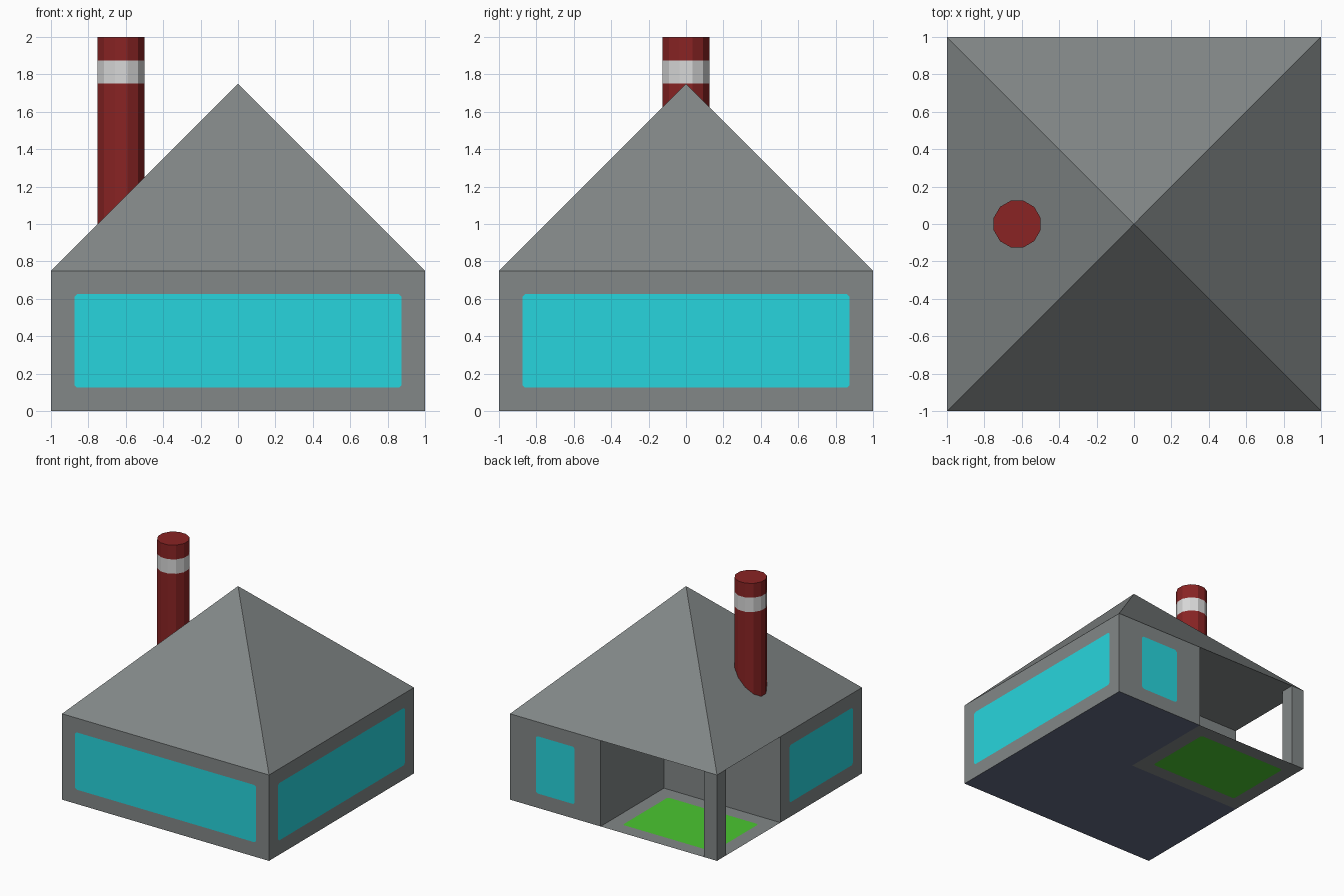
import bpy, bmesh, math
from mathutils import Vector, Matrix

if "Cube" in bpy.data.objects:
    bpy.data.objects.remove(bpy.data.objects["Cube"])

H = 0.75      # wall height
M = 0.125     # frame margin round windows and grass
P = 0.125     # inner corner of the open porch


def material(name, hexcode):
    def linear(c):
        return c / 12.92 if c <= 0.04045 else ((c + 0.055) / 1.055) ** 2.4
    m = bpy.data.materials.new(name)
    m.diffuse_color = [linear(int(hexcode[i:i + 2], 16) / 255) for i in (0, 2, 4)] + [1]
    m.use_nodes = True
    m.node_tree.nodes["Principled BSDF"].inputs["Base Color"].default_value = m.diffuse_color
    return m


GREY = material("grey", "828787")
CYAN = material("window_cyan", "27d5dd")
GREEN = material("grass_green", "4ac630")
SLATE = material("underside_slate", "646c82")
RED = material("chimney_red", "8a2424")
WHITE = material("band_white", "d8d8d8")


def finish(name, bm, *mats):
    me = bpy.data.meshes.new(name)
    bm.to_mesh(me)
    bm.free()
    for m in mats:
        me.materials.append(m)
    ob = bpy.data.objects.new(name, me)
    bpy.context.collection.objects.link(ob)
    return ob


def face(bm, pts):
    return bm.faces.new([bm.verts.new(p) for p in pts])


def inset_panel(bm, pts, squeeze=1.0):
    """Flat panel with an inset, corner-cut centre in material slot 1."""
    f = face(bm, pts)
    bm.normal_update()
    bmesh.ops.inset_individual(bm, faces=[f], thickness=M, use_even_offset=True)
    f.material_index = 1
    c = f.calc_center_median()
    for v in f.verts:
        v.co.x = c.x + (v.co.x - c.x) * squeeze
    bmesh.ops.bevel(bm, geom=list(f.verts), offset=0.015, offset_type='OFFSET',
                    segments=1, profile=0.5, affect='VERTICES', material=0)


# Walls: L-shaped footprint, counter-clockwise; windows on the outer sides
foot = [(-1, -1), (1, -1), (1, 1), (P, 1), (P, P), (-1, P)]
window_squeeze = [1, 1, 0.6, None, None, 1]
bm = bmesh.new()
for i, squeeze in enumerate(window_squeeze):
    a, b = foot[i], foot[(i + 1) % len(foot)]
    pts = [(*a, 0), (*b, 0), (*b, H), (*a, H)]
    if squeeze is None:
        face(bm, pts)
    else:
        inset_panel(bm, pts, squeeze)
finish("walls", bm, GREY, CYAN)

# Underside of the house
bm = bmesh.new()
face(bm, [(x, y, 0) for x, y in reversed(foot)])
finish("house_floor", bm, SLATE)

# Porch floor with its grass patch
bm = bmesh.new()
inset_panel(bm, [(-1, P, 0), (P, P, 0), (P, 1, 0), (-1, 1, 0)])
finish("porch_floor", bm, GREY, GREEN)

# Corner post, open at both ends
bm = bmesh.new()
bmesh.ops.create_cube(bm, size=1, matrix=Matrix.Translation((-1 + M / 2, 1 - M / 2, H / 2))
                      @ Matrix.Diagonal((M, M, H, 1)))
bm.normal_update()
bmesh.ops.delete(bm, geom=[f for f in bm.faces if abs(f.normal.z) > 0.5], context='FACES')
finish("porch_post", bm, GREY)

# Pyramid roof with a flat ceiling
bm = bmesh.new()
bmesh.ops.create_cone(bm, cap_ends=True, segments=4, radius1=math.sqrt(2), radius2=0, depth=1,
                      matrix=Matrix.Translation((0, 0, H + 0.5)) @ Matrix.Rotation(math.pi / 4, 4, 'Z'))
finish("roof", bm, GREY)

# Twelve-sided chimney, cut into rings for the white band
bm = bmesh.new()
bmesh.ops.create_cone(bm, cap_ends=True, segments=12, radius1=0.1294, radius2=0.1294, depth=1.1,
                      matrix=Matrix.Translation((-0.625, 0, 1.45)) @ Matrix.Rotation(math.pi / 12, 4, 'Z'))
for z in (1.75, 1.875):
    bmesh.ops.bisect_plane(bm, geom=bm.verts[:] + bm.edges[:] + bm.faces[:],
                           plane_co=Vector((0, 0, z)), plane_no=Vector((0, 0, 1)))
for f in bm.faces:
    f.material_index = int(1.75 < f.calc_center_median().z < 1.875)
finish("chimney", bm, RED, WHITE)
